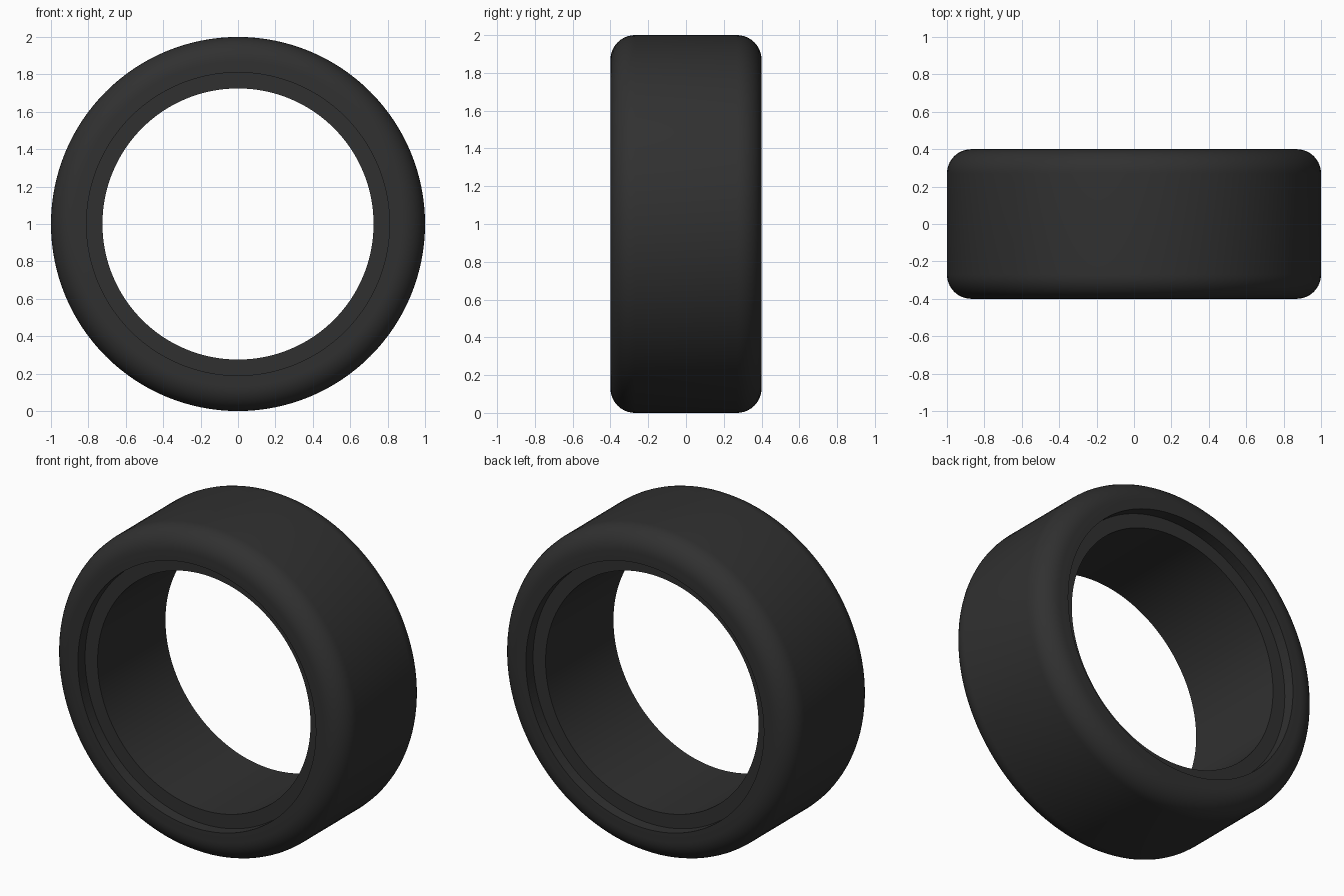
import bpy, bmesh, math

if "Cube" in bpy.data.objects:
    bpy.data.objects.remove(bpy.data.objects["Cube"])

OUTER, LIP, BORE = 1.0, 0.81, 0.725   # radii
HALF, CORNER, RECESS = 0.40, 0.13, 0.07
SEGMENTS, STEPS = 128, 10

rubber = bpy.data.materials.new("black rubber")
rubber.diffuse_color = (0.03, 0.03, 0.03, 1)
rubber.use_nodes = True
rubber.node_tree.nodes["Principled BSDF"].inputs["Base Color"].default_value = rubber.diffuse_color

# Front half of the cross-section as (radius, y): bore, recessed rim seat, lip, rounded shoulder
half = [(BORE, -HALF + RECESS), (LIP, -HALF + RECESS), (LIP, -HALF)]
for i in range(STEPS + 1):
    a = math.pi / 2 * i / STEPS
    half.append((OUTER - CORNER + CORNER * math.sin(a),
                 -HALF + CORNER - CORNER * math.cos(a)))
# Mirror it to the back to close the loop
profile = half + [(r, -y) for r, y in reversed(half)]

# Revolve the section around the axle (y axis)
bm = bmesh.new()
rings = []
for s in range(SEGMENTS):
    t = 2 * math.pi * s / SEGMENTS
    rings.append([bm.verts.new((r * math.cos(t), y, OUTER + r * math.sin(t)))
                  for r, y in profile])
n = len(profile)
for s in range(SEGMENTS):
    a, b = rings[s], rings[(s + 1) % SEGMENTS]
    for i in range(n):
        j = (i + 1) % n
        bm.faces.new((a[i], a[j], b[j], b[i]))
bmesh.ops.recalc_face_normals(bm, faces=bm.faces)

mesh = bpy.data.meshes.new("tire")
bm.to_mesh(mesh)
bm.free()
mesh.materials.append(rubber)
tire = bpy.data.objects.new("tire", mesh)
bpy.context.collection.objects.link(tire)

# Smooth shading with crisp edges at the lip and rim seat
bpy.context.view_layer.objects.active = tire
tire.select_set(True)
bpy.ops.object.shade_smooth_by_angle(angle=math.radians(35))
